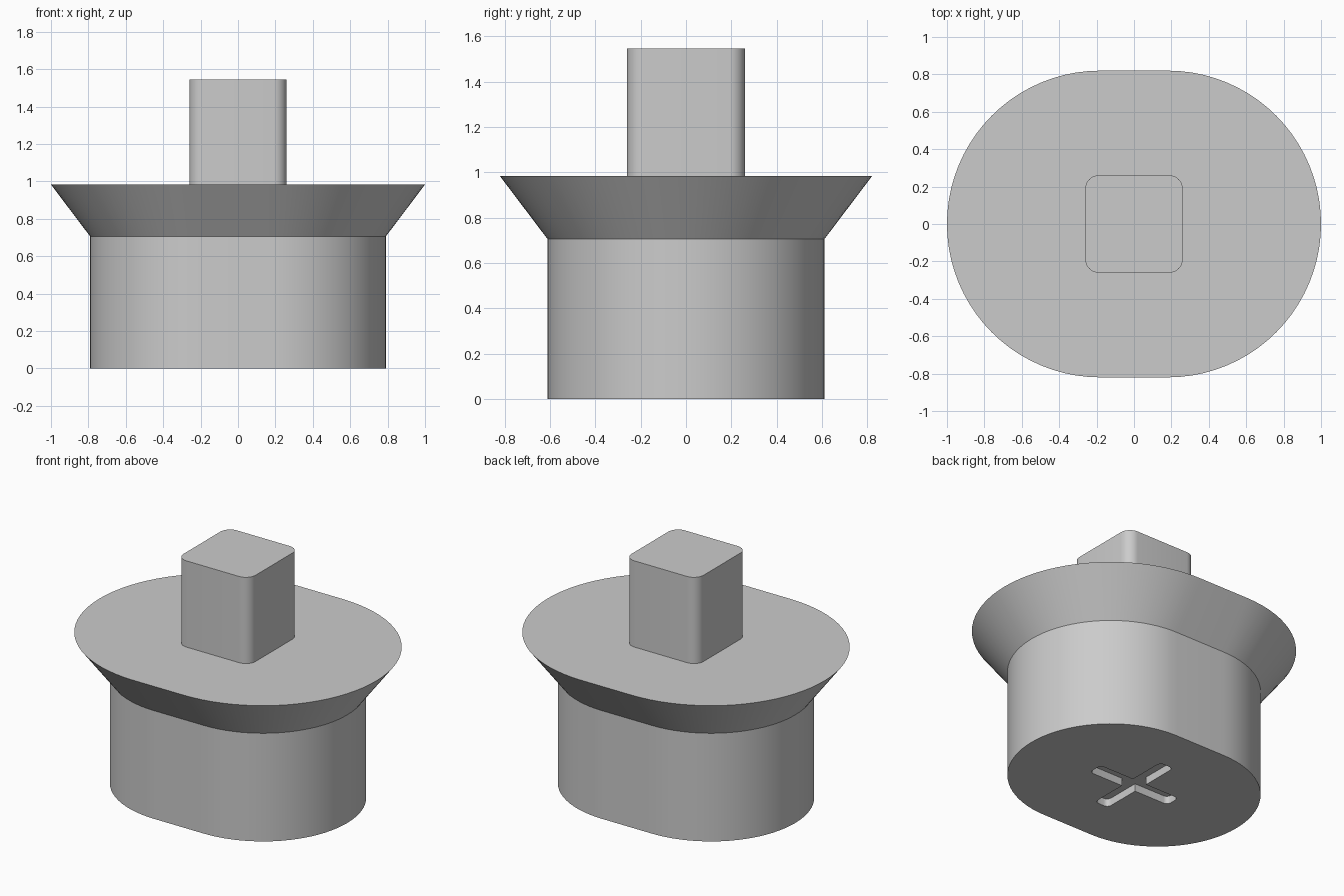
import bpy
import bmesh
from math import cos, sin, pi, radians
from mathutils import Matrix

cube = bpy.data.objects.get("Cube")
if cube:
    bpy.data.objects.remove(cube, do_unlink=True)

grey = bpy.data.materials.new("light grey")
grey.use_nodes = True
colour = (0.6, 0.6, 0.6, 1)
grey.diffuse_color = colour
grey.node_tree.nodes["Principled BSDF"].inputs["Base Color"].default_value = colour


def arc(cx, cy, r, start, end, steps):
    """Points on an arc, angles in degrees."""
    angles = [radians(start + (end - start) * i / steps) for i in range(steps + 1)]
    return [(cx + r * cos(a), cy + r * sin(a)) for a in angles]


def stadium(r, half_flat=0.18):
    return (arc(half_flat, 0, r, -90, 90, 40)
            + arc(-half_flat, 0, r, 90, 270, 40))


def rounded_square(half, r):
    c = half - r
    corners = [(c, c), (-c, c), (-c, -c), (c, -c)]
    return [p for i, (x, y) in enumerate(corners)
            for p in arc(x, y, r, 90 * i, 90 * i + 90, 8)]


def rounded_cross(length, width, r):
    """One arm with rounded tip, turned four times."""
    tip, side = length / 2 - r, width / 2 - r
    arm = arc(tip, -side, r, -90, 0, 6) + arc(tip, side, r, 0, 90, 6)
    arm.append((width / 2, width / 2))
    points = []
    for i in range(4):
        c, s = cos(i * pi / 2), sin(i * pi / 2)
        points += [(x * c - y * s, x * s + y * c) for x, y in arm]
    return points


def loft(name, sections):
    """Closed solid through (height, outline) sections of equal point count."""
    bm = bmesh.new()
    rings = [[bm.verts.new((x, y, z)) for x, y in outline] for z, outline in sections]
    for low, high in zip(rings, rings[1:]):
        for i in range(len(low)):
            j = (i + 1) % len(low)
            bm.faces.new((low[i], low[j], high[j], high[i]))
    bm.faces.new(rings[0][::-1])
    bm.faces.new(rings[-1])
    mesh = bpy.data.meshes.new(name)
    bm.to_mesh(mesh)
    bm.free()
    mesh.materials.append(grey)
    obj = bpy.data.objects.new(name, mesh)
    bpy.context.collection.objects.link(obj)
    return obj


def activate(obj):
    bpy.ops.object.select_all(action="DESELECT")
    obj.select_set(True)
    bpy.context.view_layer.objects.active = obj


# Plug body with its flared flange
body = loft("plug_body", [(0, stadium(0.61)), (0.705, stadium(0.61)), (0.983, stadium(0.82))])

# Square drive post with rounded corners
post = loft("drive_post", [(0.983, rounded_square(0.26, 0.07)),
                           (1.545, rounded_square(0.26, 0.07))])

# Cross recess in the underside
cross = rounded_cross(0.6, 0.1, 0.03)
cutter = loft("cross_recess_cutter", [(-0.1, cross), (0.05, cross)])
cutter.hide_render = True
cut = body.modifiers.new("cross_recess", "BOOLEAN")
cut.operation = "DIFFERENCE"
cut.solver = "EXACT"
cut.object = cutter
activate(body)
bpy.ops.object.modifier_apply(modifier=cut.name)
bpy.data.objects.remove(cutter, do_unlink=True)

for part in (body, post):
    activate(part)
    bpy.ops.object.shade_smooth_by_angle(angle=radians(25))
